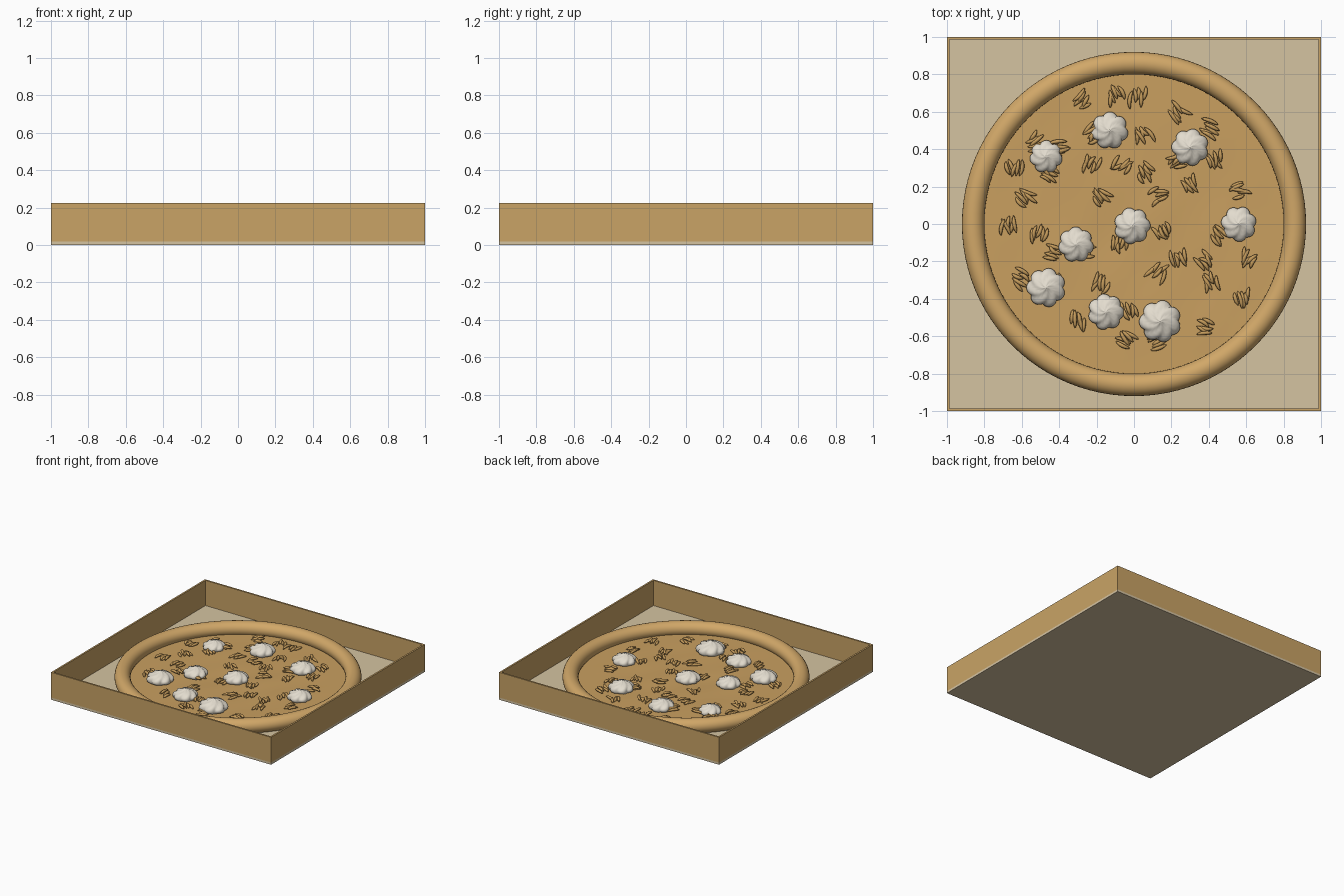
import bpy
import bmesh
import random
from math import sin, cos, pi, radians, sqrt
from mathutils import Matrix, Vector

random.seed(4)
default = bpy.data.objects.get("Cube")
if default:
    bpy.data.objects.remove(default)


def make_material(name, red, green, blue):
    """Flat material from display-space channels, stored as linear."""
    colour = [(c / 255) ** 2.2 for c in (red, green, blue)] + [1]
    mat = bpy.data.materials.new(name)
    mat.use_nodes = True
    mat.diffuse_color = colour
    mat.node_tree.nodes["Principled BSDF"].inputs["Base Color"].default_value = colour
    return mat


cardboard = make_material("cardboard", 200, 162, 102)
liner = make_material("pale liner", 212, 194, 160)
crust_mat = make_material("baked crust", 208, 166, 104)
filling_mat = make_material("filling", 200, 158, 96)
shaving_mat = make_material("shavings", 196, 154, 92)
cream_mat = make_material("cream", 226, 219, 205)


def finish(name, bm, mat, smooth=None):
    bmesh.ops.recalc_face_normals(bm, faces=bm.faces)
    mesh = bpy.data.meshes.new(name)
    bm.to_mesh(mesh)
    bm.free()
    mesh.materials.append(mat)
    obj = bpy.data.objects.new(name, mesh)
    bpy.context.collection.objects.link(obj)
    if smooth:
        bpy.ops.object.select_all(action="DESELECT")
        obj.select_set(True)
        bpy.context.view_layer.objects.active = obj
        bpy.ops.object.shade_smooth_by_angle(angle=radians(smooth))
    return obj


def box(name, centre, size, mat):
    bm = bmesh.new()
    place = Matrix.Translation(centre) @ Matrix.Diagonal((*size, 1))
    bmesh.ops.create_cube(bm, size=1, matrix=place)
    return finish(name, bm, mat)


def skin(bm, rings, closed=False):
    """Bridge equal loops of points; cap the ends unless the loops close up."""
    loops = [[bm.verts.new(p) for p in ring] for ring in rings]
    count = len(loops[0])
    pairs = list(zip(loops, loops[1:]))
    if closed:
        pairs.append((loops[-1], loops[0]))
    else:
        bm.faces.new(loops[0])
        bm.faces.new(loops[-1])
    for a, b in pairs:
        for i in range(count):
            j = (i + 1) % count
            bm.faces.new((a[i], a[j], b[j], b[i]))


# Open square box: pale floor and four thin walls
FLOOR, TOP, THICK = 0.018, 0.225, 0.014
box("box_floor", (0, 0, FLOOR / 2), (2, 2, FLOOR), liner)
mid, tall, edge = (FLOOR + TOP) / 2, TOP - FLOOR, 1 - THICK / 2
for side, name in ((-1, "front"), (1, "back")):
    box(name + "_wall", (0, side * edge, mid), (2, THICK, tall), cardboard)
for side, name in ((-1, "right"), (1, "left")):
    box(name + "_wall", (side * edge, 0, mid), (THICK, 2 - 2 * THICK, tall), cardboard)

# Rounded crust ring
bm = bmesh.new()
rings = []
for i in range(96):
    a = 2 * pi * i / 96
    ring = []
    for k in range(24):
        b = 2 * pi * k / 24
        r = 0.86 + 0.06 * cos(b)
        ring.append((r * cos(a), r * sin(a), 0.073 + 0.058 * sin(b)))
    rings.append(ring)
skin(bm, rings, closed=True)
finish("crust", bm, crust_mat, smooth=60)


# Gently rippled filling
def filling_height(x, y):
    ripple = sin(9 * x + 4 * y) * cos(7 * y - 3 * x) + 0.5 * sin(17 * x - 13 * y)
    return 0.045 + 0.0025 * ripple * max(0, 1 - (x * x + y * y) / 0.64)


bm = bmesh.new()
rings = [[(0.83 * cos(2 * pi * i / 72), 0.83 * sin(2 * pi * i / 72), FLOOR)
          for i in range(72)]]
for step in range(20, 0, -1):
    ring = []
    for i in range(72):
        x = 0.83 * step / 20 * cos(2 * pi * i / 72)
        y = 0.83 * step / 20 * sin(2 * pi * i / 72)
        ring.append((x, y, filling_height(x, y)))
    rings.append(ring)
skin(bm, rings)
finish("filling", bm, filling_mat, smooth=50)


# Clusters of curved, pointed shavings (cluster centres in hundredths)
def add_shaving(bm, centre, heading, length, bend):
    along = Vector((cos(heading), sin(heading), 0))
    across = Vector((-along.y, along.x, 0))
    rings = []
    for i in range(8):
        t = 2 * i / 7 - 1
        width = 0.0105 * sqrt(1.04 - t * t)
        middle = centre + along * (t * length / 2) + across * (bend * (1 - t * t))
        middle.z += 0.006 * (1 - t * t)
        rings.append([middle + across * (width * cos(k * pi / 4))
                      + Vector((0, 0, width * sin(k * pi / 4))) for k in range(8)])
    skin(bm, rings)


clusters = [
    (-28, 66), (-10, 69), (2, 68), (23, 60), (-53, 44), (-23, 48), (5, 47),
    (40, 51), (43, 35), (-64, 30), (-46, 27), (-40, 40), (-23, 32), (-7, 31),
    (6, 28), (22, 33), (30, 21), (-58, 14), (-18, 15), (13, 15), (57, 18),
    (-67, 0), (-51, -5), (15, -4), (-42, -16), (-26, -14), (-8, -11),
    (24, -18), (13, -25), (38, -20), (46, -6), (61, -19), (-61, -29),
    (-42, -33), (-18, -32), (41, -31), (58, -39), (-30, -52), (-3, -46),
    (-5, -61), (11, -63), (37, -55)]
bm = bmesh.new()
for cx, cy in clusters:
    heading = random.uniform(0, pi)
    for n in range(5):
        turn = heading + random.uniform(-0.4, 0.4)
        offset = (n - 2) * 0.017
        slide = random.uniform(-0.022, 0.022)
        x = cx / 100 - sin(heading) * offset + cos(heading) * slide
        y = cy / 100 + cos(heading) * offset + sin(heading) * slide
        z = filling_height(x, y) + random.uniform(0.004, 0.018)
        add_shaving(bm, Vector((x, y, z)), turn, random.uniform(0.065, 0.1),
                    random.uniform(-0.009, 0.009))
finish("shavings", bm, shaving_mat, smooth=50)

# Piped cream swirls: seven lobes twisting up to a small peak
profile = [(0.8, 0), (0.95, 0.1), (1, 0.25), (0.95, 0.4), (0.82, 0.55),
           (0.64, 0.67), (0.44, 0.76), (0.26, 0.84), (0.13, 0.92), (0.03, 1)]
dollops = [
    (-0.13, 0.50, 0.10), (0.30, 0.41, 0.10), (-0.47, 0.36, 0.088),
    (-0.01, -0.01, 0.098), (0.56, 0, 0.095), (-0.31, -0.11, 0.095),
    (-0.47, -0.34, 0.105), (-0.15, -0.47, 0.097), (0.14, -0.52, 0.113)]
for number, (x, y, size) in enumerate(dollops, 1):
    bm = bmesh.new()
    base, start = filling_height(x, y) - 0.004, random.uniform(0, pi)
    rings = []
    for r, h in profile:
        ring = []
        for i in range(70):
            a = 2 * pi * i / 70
            lobe = abs(sin(3.5 * (a - start - 1.3 * (1 - r))))
            radius = size * r * (0.83 + 0.17 * lobe ** 0.7)
            lift = 0.12 * lobe * r * h
            ring.append((x + radius * cos(a), y + radius * sin(a),
                         base + size * 0.85 * (h + lift)))
        rings.append(ring)
    skin(bm, rings)
    finish(f"cream_swirl_{number}", bm, cream_mat, smooth=70)
